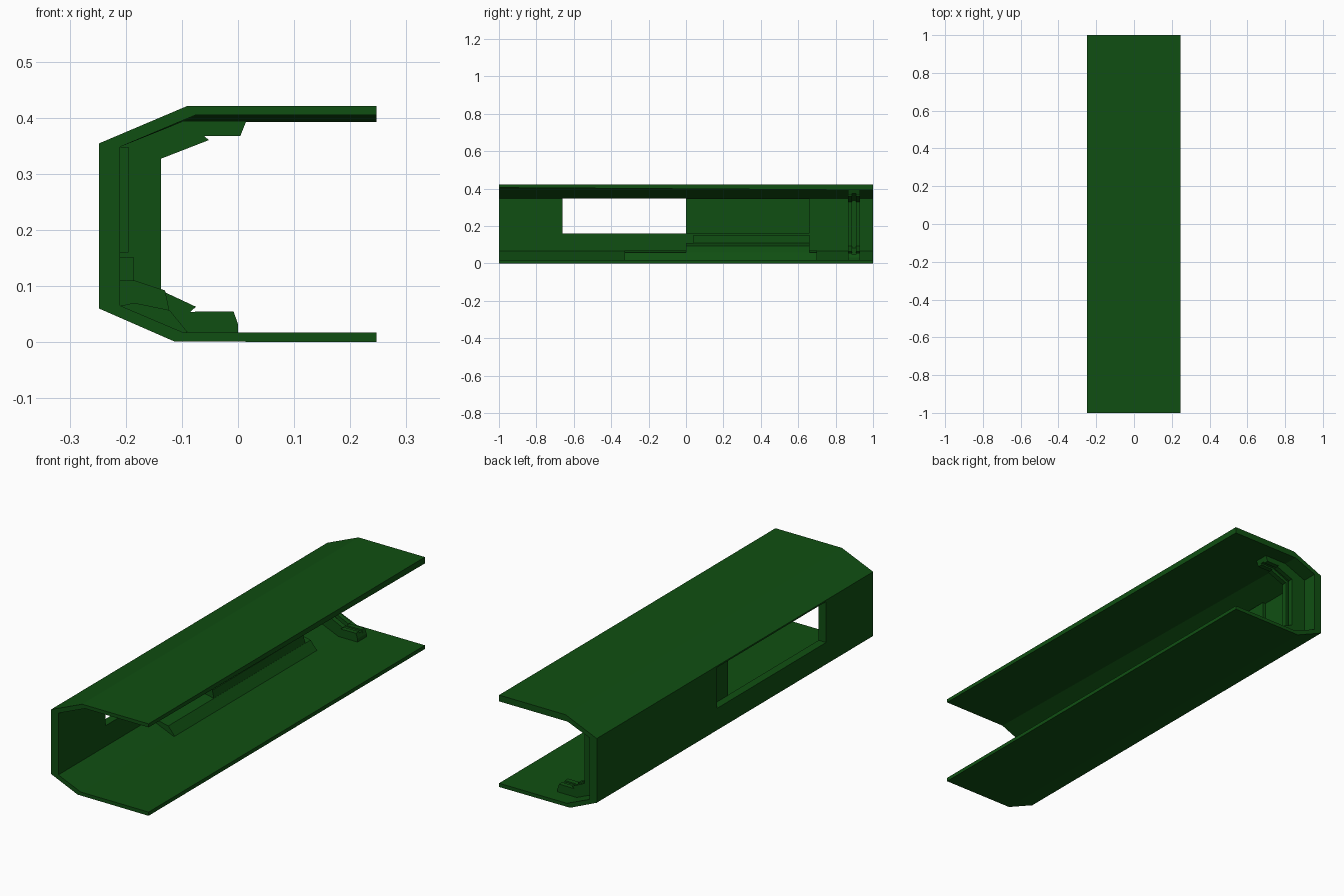
import bpy, bmesh

green = bpy.data.materials.new("dark green")
green.diffuse_color = (0.005, 0.078, 0.006, 1)


def prism(name, front, y0, y1, back=None):
    """Solid between an (x, z) profile at y0 and one at y1."""
    back = back or front
    bm = bmesh.new()
    a = [bm.verts.new((x, y0, z)) for x, z in front]
    b = [bm.verts.new((x, y1, z)) for x, z in back]
    n = len(a)
    bm.faces.new(a)
    bm.faces.new(b[::-1])
    for i in range(n):
        j = (i + 1) % n
        bm.faces.new((a[i], b[i], b[j], a[j]))
    bmesh.ops.recalc_face_normals(bm, faces=bm.faces)
    me = bpy.data.meshes.new(name)
    bm.to_mesh(me)
    bm.free()
    me.materials.append(green)
    ob = bpy.data.objects.new(name, me)
    bpy.context.collection.objects.link(ob)
    return ob


def rect(x0, x1, z0, z1):
    return [(x0, z0), (x1, z0), (x1, z1), (x0, z1)]


# Channel shell: open on the right, top plate thickens towards the back
outer = [(0.247, 0.421), (-0.09, 0.421), (-0.248, 0.354),
         (-0.248, 0.06), (-0.113, 0.001), (0.247, 0.0)]
lower = [(0.247, 0.017), (-0.097, 0.017), (-0.21, 0.065), (-0.21, 0.348)]
shell = prism("channel_shell", outer + lower + [(-0.075, 0.405), (0.247, 0.405)], -1, 1,
              outer + lower + [(-0.10, 0.392), (0.247, 0.392)])

# Side doorway cut through the wall
cutter = prism("doorway_cutter", rect(-0.3, -0.15, 0.16, 0.347), -0.66, 0.13)
cutter.hide_render = True
cutter.hide_viewport = True
mod = shell.modifiers.new("doorway", "BOOLEAN")
mod.operation = "DIFFERENCE"
mod.solver = "EXACT"
mod.object = cutter

# Sliding door panel, pushed back along the inside of the wall
prism("sliding_door", rect(-0.212, -0.195, 0.16, 0.348), 0.0, 0.66)

# Bench along the lower slope: base slab, seat block and back rail
prism("bench_base", [(-0.212, 0.064), (-0.185, 0.07), (-0.122, 0.057),
                     (-0.09, 0.018), (-0.1, 0.015)], -0.33, 0.70)
prism("bench_seat", [(-0.212, 0.06), (-0.212, 0.11), (-0.185, 0.11),
                     (-0.13, 0.092), (-0.122, 0.055)], 0.0, 0.66)
prism("bench_back", rect(-0.212, -0.185, 0.105, 0.151), 0.04, 0.66)

# Frame rib near the back end: two raised rails with a recessed web between
wall_side = [(0.0, 0.012), (-0.099, 0.012), (-0.215, 0.062),
             (-0.215, 0.35), (-0.09, 0.4), (0.014, 0.397)]
rail = [(0.014, 0.392), (0.004, 0.367), (-0.06, 0.367), (-0.052, 0.36),
        (-0.137, 0.327), (-0.137, 0.092), (-0.075, 0.063), (-0.085, 0.054),
        (-0.008, 0.055), (0.0, 0.032)]
web = [(0.014, 0.392), (0.006, 0.374), (-0.062, 0.374), (-0.151, 0.336),
       (-0.151, 0.083), (-0.09, 0.048), (-0.006, 0.048), (0.0, 0.032)]
prism("rib_rail_front", wall_side + rail, 0.865, 0.888)
prism("rib_web", wall_side + web, 0.888, 0.908)
prism("rib_rail_back", wall_side + rail, 0.908, 0.93)
